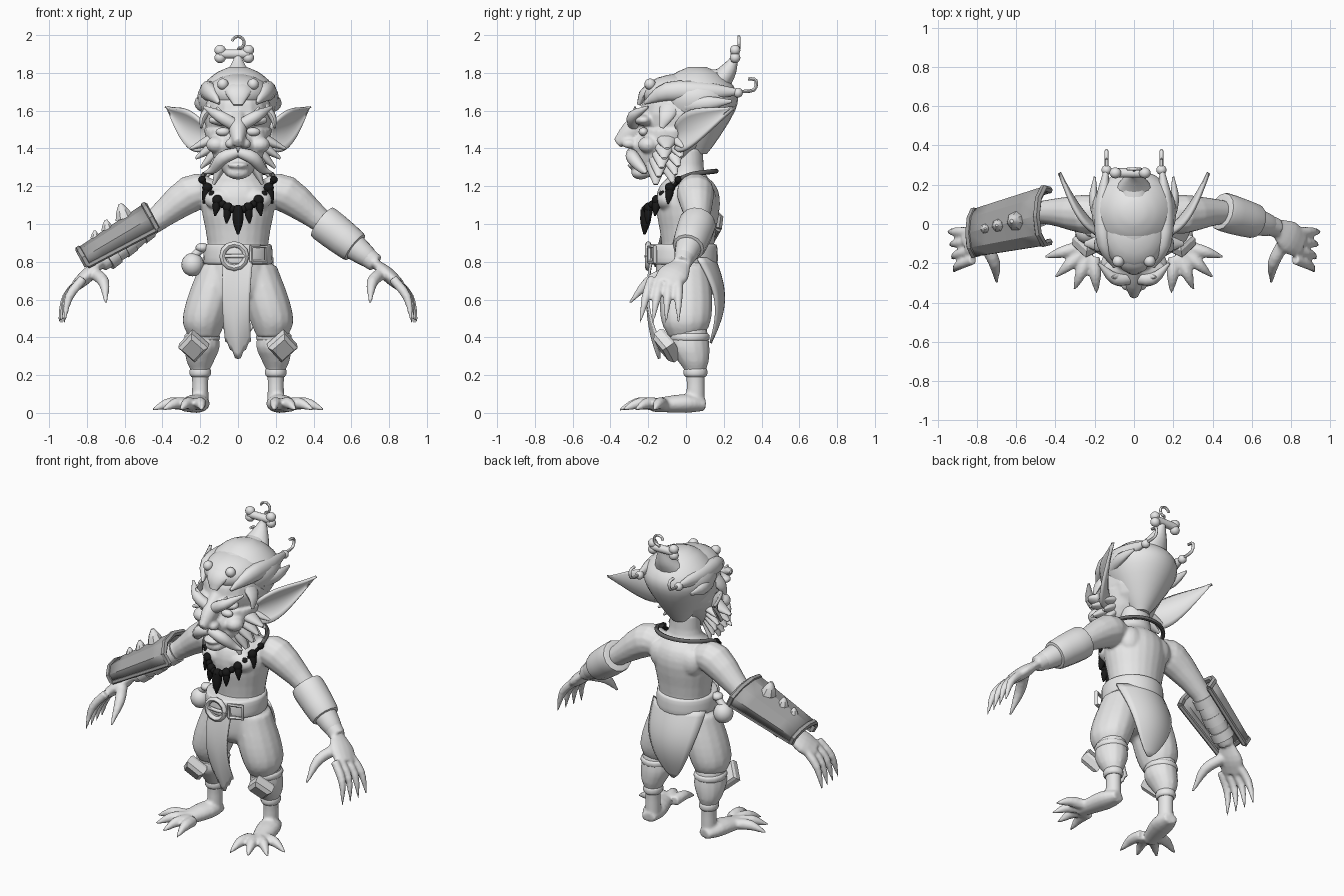
import bpy, bmesh
from math import sin, cos, pi, tau, radians
from mathutils import Vector, Matrix

default_cube = bpy.data.objects.get("Cube")
if default_cube:
    bpy.data.objects.remove(default_cube, do_unlink=True)

def V(x, y, z):
    return Vector((x, y, z))

X, Y, Z, ZERO = V(1, 0, 0), V(0, 1, 0), V(0, 0, 1), V(0, 0, 0)

def material(name, value):
    mat = bpy.data.materials.new(name)
    mat.use_nodes = True
    mat.diffuse_color = (value, value, value, 1)
    mat.node_tree.nodes["Principled BSDF"].inputs["Base Color"].default_value = mat.diffuse_color
    return mat

PALE = material("pale grey", .8)
MIDDLE = material("middle grey", .38)
DARK = material("dark grey", .14)
BLACK = material("black", .01)

def resample(rings, steps):
    """Smooth spline through rings of x, y, z, radius."""
    rings = [rings[0] * 2 - rings[1]] + rings + [rings[-1] * 2 - rings[-2]]
    result = []
    for before, start, end, after in zip(rings, rings[1:], rings[2:], rings[3:]):
        leave, arrive = (end - before) / 2, (after - start) / 2
        for step in range(steps):
            t = step / steps
            ease = t * t * (3 - 2 * t)
            result.append(start.lerp(end, ease) + leave * t * (1 - t) ** 2 - arrive * t * t * (1 - t))
    return result + [rings[-2]]

def loft(bm, points, radii, ref=Y, flat=1, axis=None, mirror=False, sides=14, steps=3):
    """Skin elliptical rings along a path; flat scales the radius across ref."""
    rings = resample([Vector((*p, r)) for p, r in zip(points, radii)], steps)
    centres = [ring.xyz for ring in rings]
    for side in (1, -1) if mirror else (1,):
        loops = []
        for i, centre in enumerate(centres):
            ahead, behind = centres[min(i + 1, len(centres) - 1)], centres[max(i - 1, 0)]
            tangent = axis or (ahead - behind).normalized()
            u = (ref - tangent * ref.dot(tangent)).normalized()
            w = tangent.cross(u) * flat
            radius = max(rings[i].w, .002)
            loop = []
            for k in range(sides):
                angle = tau * k / sides
                corner = centre + (u * cos(angle) + w * sin(angle)) * radius
                loop.append(bm.verts.new((corner.x * side, corner.y, corner.z)))
            loops.append(loop)
        for lower, upper in zip(loops, loops[1:]):
            for k in range(sides):
                bm.faces.new((lower[k - 1], lower[k], upper[k], upper[k - 1]))
        bm.faces.new(loops[0])
        bm.faces.new(loops[-1])

def tube(bm, points, radius, **options):
    loft(bm, points, [radius] * len(points), **options)

def tower(bm, rows, x=0, y=0, **options):
    """Stack level rings given as height and radius."""
    loft(bm, [V(x, y, z) for z, _ in rows], [r for _, r in rows], axis=Z, **options)

def spike(bm, base, tip, radius, lift=ZERO, waist=.9, **options):
    loft(bm, [base, base.lerp(tip, .5) + lift, tip], [radius, radius * waist, radius * .2], **options)

def arc(centre, radius, start, sweep, count=12):
    angles = [start + sweep * i / count for i in range(count + 1)]
    return [centre + (X * cos(a) + Z * sin(a)) * radius for a in angles]

def ball(bm, centre, size, mirror=False):
    for side in (1, -1) if mirror else (1,):
        place = Matrix.LocRotScale(V(centre.x * side, centre.y, centre.z), None, size)
        bmesh.ops.create_uvsphere(bm, u_segments=16, v_segments=10, radius=1, matrix=place)

def sheet(bm, surface, rows, columns):
    grid = [[bm.verts.new(surface(i / rows, j / columns)) for j in range(columns + 1)] for i in range(rows + 1)]
    for near, far in zip(grid, grid[1:]):
        for j in range(columns):
            bm.faces.new((near[j], far[j], far[j + 1], near[j + 1]))

def finish(name, bm, mat=PALE, voxel=0, thickness=0, angle=45):
    bmesh.ops.recalc_face_normals(bm, faces=bm.faces)
    mesh = bpy.data.meshes.new(name)
    bm.to_mesh(mesh)
    bm.free()
    mesh.materials.append(mat)
    part = bpy.data.objects.new(name, mesh)
    bpy.context.scene.collection.objects.link(part)
    bpy.ops.object.select_all(action='DESELECT')
    part.select_set(True)
    bpy.context.view_layer.objects.active = part
    bpy.ops.object.shade_smooth_by_angle(angle=radians(angle))
    if voxel:
        blend = part.modifiers.new("blend", 'REMESH')
        blend.mode, blend.voxel_size, blend.use_smooth_shade = 'VOXEL', voxel, True
        soften = part.modifiers.new("soften", 'SMOOTH')
        soften.factor, soften.iterations = .5, 3
    if thickness:
        shell = part.modifiers.new("shell", 'SOLIDIFY')
        shell.thickness, shell.offset = thickness, 0

# Joints shared by several parts
shoulder, elbow, wrist, knuckles = V(.25, .05, 1.16), V(.46, .06, 1), V(.73, -.02, .79), V(.85, -.11, .68)
knee, ankle = V(.19, .02, .4), V(.2, .05, .2)

# Torso, arms and hands blended into one skin
body = bmesh.new()
tower(body, ((.7, .14), (.9, .14), (1.1, .17), (1.2, .15), (1.27, .09), (1.4, .08)), y=.01, flat=1.15, sides=24)
ball(body, V(.09, -.1, 1.13), V(.09, .06, .06), mirror=True)
ball(body, V(.1, .1, 1.13), V(.08, .06, .09), mirror=True)
loft(body, [shoulder - X * .1, shoulder, elbow, elbow.lerp(wrist, .5), wrist], [.08, .1, .06, .065, .048], mirror=True)
loft(body, [wrist, wrist.lerp(knuckles, .5), knuckles], [.05, .085, .07], flat=.45, mirror=True)
for i in range(4):
    base = V(.82, -.04 - .047 * i, .71)
    spike(body, base, V(.95 - .01 * i, -.04 - .068 * i, .475), .026, lift=V(.025, 0, .02), mirror=True, sides=10)
spike(body, V(.76, -.1, .74), V(.7, -.3, .58), .034, lift=V(-.02, 0, .03), ref=X, mirror=True, sides=10)
finish("upper_body", body, voxel=.009)

# Lower legs and clawed feet, toes fanning outwards
legs = bmesh.new()
calf = [knee + Z * .05, knee - Z * .05, V(.2, .04, .27), ankle, ankle - Z * .15]
loft(legs, calf, [.09, .105, .08, .05, .05], axis=Z, flat=.9, mirror=True)
loft(legs, [V(.2, .1, .04), V(.22, 0, .05), V(.27, -.18, .04)], [.03, .05, .035], ref=Z, flat=1.4, mirror=True)
for i in range(4):
    spread = .46 * i - .08
    fan = V(sin(spread), -cos(spread), 0)
    root = V(.21, -.1, .045) + fan * .07
    spike(legs, root, root + fan * .185 - Z * .03, .034, lift=Z * .02, ref=Z, mirror=True, sides=10)
finish("legs_and_feet", legs, voxel=.01)

# Baggy trousers
trousers = bmesh.new()
tower(trousers, ((.84, .155), (.74, .16), (.64, .15), (.58, .1)), flat=1.12, sides=20)
loft(trousers, [V(.1, 0, .78), V(.15, 0, .6), V(.18, 0, .48), V(.18, 0, .4)], [.12, .14, .13, .09],
     axis=Z, flat=.88, mirror=True)
finish("trousers", trousers, voxel=.012)

# Cloth flaps: a ragged tongue in front, a broad pointed tail behind
def tongue(u, v):
    point, ragged = 1 - abs(2 * v - 1), round(v * 10) % 2
    return V((v - .5) * .16 * (1 - u / 6) - .01 * sin(u * pi), u * u / 20 - .18 - .035 * sin(u * 2.8),
             .82 - u * (.44 + .11 * point) + u ** 6 * ragged / 60)

def tail(u, v):
    across = 2 * v - 1
    return V(across * .185 * cos(u * 1.56) ** .7,
             .15 - u / 50 + .06 * sin(u * pi) - .09 * across ** 2 * (1 - u), .82 - .45 * u)

for name, surface in (("front_flap", tongue), ("back_flap", tail)):
    flap = bmesh.new()
    sheet(flap, surface, 14, 10)
    finish(name, flap, thickness=.013)

# Belt, buckle and pouch
belt = bmesh.new()
tower(belt, ((.785, .17), (.8, .183), (.88, .18), (.895, .165)), y=-.015, sides=28)
finish("belt", belt)
buckle = bmesh.new()
tube(buckle, arc(V(-.02, -.2, .83), .063, 0, tau), .016, sides=8, steps=1)
tube(buckle, [V(-.08, -.2, .83), V(0, -.21, .83), V(.05, -.2, .83)], .011, sides=8)
corners = [(-1, -1), (1, -1), (1, 1), (-1, 1), (-1, -1)]
tube(buckle, [V(.11 + .04 * a, .015 * a - .18, .84 + .04 * c) for a, c in corners], .012, sides=6, steps=1)
finish("buckle", buckle)
pouch = bmesh.new()
ball(pouch, V(-.24, -.04, .785), V(.06, .06, .062))
ball(pouch, V(-.19, -.05, .875), V(.035, .035, .025))
tube(pouch, [V(-.18, -.05, .88), V(-.235, -.04, .83)], .022)
finish("pouch", pouch)

# Faceted knee pads, knee bands and ankle wraps
pads = bmesh.new()
facing = V(.12, -.8, -.57).normalized()
layers = [V(.235, -.1, .355) + facing * depth for depth in (-.035, -.02, .02, .04)]
loft(pads, layers, [.08, .094, .094, .068], ref=Z, axis=facing, flat=.85, mirror=True, sides=4, steps=1)
finish("knee_pads", pads, angle=15)
wraps = bmesh.new()
for joint, radius in ((knee, .103), (ankle + Z * .015, .062)):
    band = [joint + Z * .024 * h for h in (-1, -.5, .5, 1)]
    loft(wraps, band, [radius * k for k in (.85, 1, 1, .85)], axis=Z, flat=.92, mirror=True)
finish("leg_wraps", wraps)

# Left wrist cuff and right forearm straps
cuff = bmesh.new()
for start, end, big, small in ((-.06, .6, .1, .09), (.5, .87, .072, .056)):
    spots = [elbow.lerp(wrist, start + (end - start) * t) for t in (0, .1, .9, 1)]
    loft(cuff, spots, [big * .8, big, small, small * .8])
finish("left_cuff", cuff)
straps = bmesh.new()
for where in (.15, .5, .8):
    ends = [elbow.lerp(wrist, where + step) * Vector((-1, 1, 1)) for step in (-.08, .08)]
    tube(straps, ends, .068)
finish("right_straps", straps)

# Plated arm guard with raised rim and spikes
upper_end, lower_end, outward = V(-.45, .04, 1.01), V(-.81, -.045, .805), V(-.47, 0, .88)

def guard(u, v):
    angle, shrink = 4 * v - 2, .03 * u
    return upper_end.lerp(lower_end, u) + outward * cos(angle) * (.1 - shrink) + Y * sin(angle) * (.145 - shrink)

plate = bmesh.new()
sheet(plate, guard, 4, 6)
finish("arm_guard", plate, MIDDLE, thickness=.02, angle=15)
rim = bmesh.new()
for edge in (0, 1):
    tube(rim, [guard(edge, i / 6) for i in range(7)], .019, ref=lower_end - upper_end, sides=6, steps=1)
    tube(rim, [guard(i / 4, edge) for i in range(5)], .016, ref=outward, sides=6, steps=1)
finish("guard_rim", rim, MIDDLE, angle=25)
studs = bmesh.new()
for where, size in ((.3, .05), (.56, .034), (.75, .026)):
    foot = guard(where, .5)
    spike(studs, foot, foot + outward * size * 1.8 + X * .02, size, waist=.7, sides=7)
finish("guard_spikes", studs)

# Necklace: cord, beads and teeth
cord = bmesh.new()
angles = [pi * i / 10 for i in range(11)]
tube(cord, [V(.19 * cos(a), .19 * sin(a) - .03, 1.24 + .04 * sin(a) ** .5) for a in angles], .013, ref=Z, sides=8)
finish("necklace_cord", cord, DARK)
beads = bmesh.new()
strand = [V(.19 * t, .17 * t * t - .2, 1.075 + .16 * t * t) for t in [i / 7 - 1 for i in range(15)]]
tube(beads, strand, .012, ref=Z, sides=6, steps=1)
for i, spot in enumerate(strand):
    big, middle = i % 2, i == 7
    ball(beads, spot - Y * .01, V(1, 1, 1) * (.027 if big else .02))
    if big:
        tip = spot + V(spot.x * .12, -.02, -.13 if middle else -.085)
        spike(beads, spot - Y * .01, tip, .03 if middle else .022, sides=8)
finish("necklace_beads", beads, BLACK)

# Head: skull, jaw, nose, nostrils, muzzle, cheeks, brow ridge, lip and chin
head = bmesh.new()
ball(head, V(0, -.02, 1.58), V(.185, .225, .2))
loft(head, [V(0, -.2, 1.25), V(0, -.12, 1.36), V(0, -.05, 1.5)], [.06, .15, .19], axis=Z, flat=.95, sides=24)
loft(head, [V(0, -.21, 1.57), V(0, -.29, 1.49), V(0, -.365, 1.425)], [.04, .048, .024], ref=X, flat=1.2)
ball(head, V(.04, -.3, 1.425), V(.03, .04, .026), mirror=True)
ball(head, V(0, -.23, 1.41), V(.085, .06, .07))
ball(head, V(.115, -.2, 1.42), V(.055, .055, .045), mirror=True)
ball(head, V(.08, -.225, 1.55), V(.08, .05, .03), mirror=True)
ball(head, V(0, -.27, 1.31), V(.055, .04, .018))
ball(head, V(0, -.24, 1.27), V(.06, .05, .035))
finish("head", head, voxel=.01)
eyes = bmesh.new()
ball(eyes, V(.08, -.225, 1.488), V(.038, .026, .023), mirror=True)
finish("eyes", eyes)

# Cupped pointed ears, swept back
def ear(u, v, side):
    across, width = 2 * v - 1, .112 * sin(pi * (.2 + .8 * u)) * (1 - .35 * u)
    root, bend, tip = V(.16, -.04, 1.46), V(.27, .04, 1.5), V(.38, .26, 1.62)
    middle = root.lerp(bend, u).lerp(bend.lerp(tip, u), u)
    p = middle + Z * width * across + V(.24, -.28, 0) * width * across ** 2
    return V(p.x * side, p.y, p.z)

ears = bmesh.new()
for side in (1, -1):
    sheet(ears, lambda u, v: ear(u, v, side), 12, 8)
finish("ears", ears, thickness=.018)

# Eyebrows, moustache and fanned cheek whiskers
whiskers = bmesh.new()
spike(whiskers, V(.02, -.275, 1.525), V(.18, -.2, 1.62), .034, lift=Y * -.04, mirror=True)
spike(whiskers, V(.08, -.27, 1.56), V(.11, -.27, 1.62), .024, waist=.6, mirror=True)
loft(whiskers, [V(0, -.29, 1.38), V(.08, -.28, 1.35), V(.13, -.23, 1.29), V(.18, -.21, 1.27)],
     [.025, .036, .024, .004], mirror=True)
for i in range(5):
    droop = .4 + .2 * i
    root = V(.13, -.1, 1.45) - V(.012, .015, .03) * i
    fall = V(cos(droop), 0, -sin(droop)) * .13
    spike(whiskers, root, root + fall, .06, waist=.65, flat=.6, mirror=True)
    spike(whiskers, root + Y * .06, root + fall * .9 + Y * .09, .05, waist=.65, flat=.6, mirror=True)
finish("facial_hair", whiskers)

# Swept-back hair with topknot, crest, side locks and studs
hair = bmesh.new()
tower(hair, ((1.37, .05), (1.45, .11), (1.6, .2), (1.7, .21), (1.79, .13), (1.83, .05)), y=.06, sides=24)
ball(hair, V(0, -.03, 1.69), V(.175, .205, .105))
loft(hair, [V(0, .13, 1.74), V(0, .2, 1.8), V(0, .25, 1.87), V(0, .26, 1.91)], [.11, .065, .025, .018], axis=Z)
loft(hair, [V(0, -.25, 1.63), V(0, -.2, 1.71), V(0, 0, 1.78), V(0, .2, 1.8)], [.01, .03, .03, .02], ref=Z, flat=2.5)
loft(hair, [V(.1, -.22, 1.64), V(.15, -.1, 1.7), V(.16, .1, 1.7), V(.14, .29, 1.7)], [.008, .05, .05, .012],
     ref=Z, flat=.8, mirror=True)
spike(hair, V(.13, -.08, 1.63), V(.195, -.13, 1.51), .06, lift=X * .02, waist=.65, flat=.5, mirror=True)
spike(hair, V(.17, 0, 1.63), V(.2, .24, 1.65), .04, lift=X * .02, ref=Z, flat=.7, mirror=True)
ball(hair, V(.08, -.19, 1.74), V(.03, .03, .03), mirror=True)
ball(hair, V(.14, .275, 1.695), V(.026, .026, .026), mirror=True)
finish("hair", hair)

# Bone ornament and wire hooks
bone = bmesh.new()
middle = V(-.02, .26, 1.9)
tube(bone, [middle - X * .08, middle + X * .08], .024)
for a, c in corners[:4]:
    ball(bone, middle + V(.075 * a, 0, .02 * c), V(.03, .028, .028))
finish("bone", bone)
hooks = bmesh.new()
tube(hooks, arc(V(0, .28, 1.96), .032, 2.9, -4.4) + [V(0, .26, 1.9)], .008, sides=8)
tube(hooks, [V(.14, .28, 1.7), V(.14, .36, 1.71), V(.14, .37, 1.76), V(.14, .33, 1.77)], .009, ref=X, mirror=True, sides=8)
finish("hooks", hooks)
